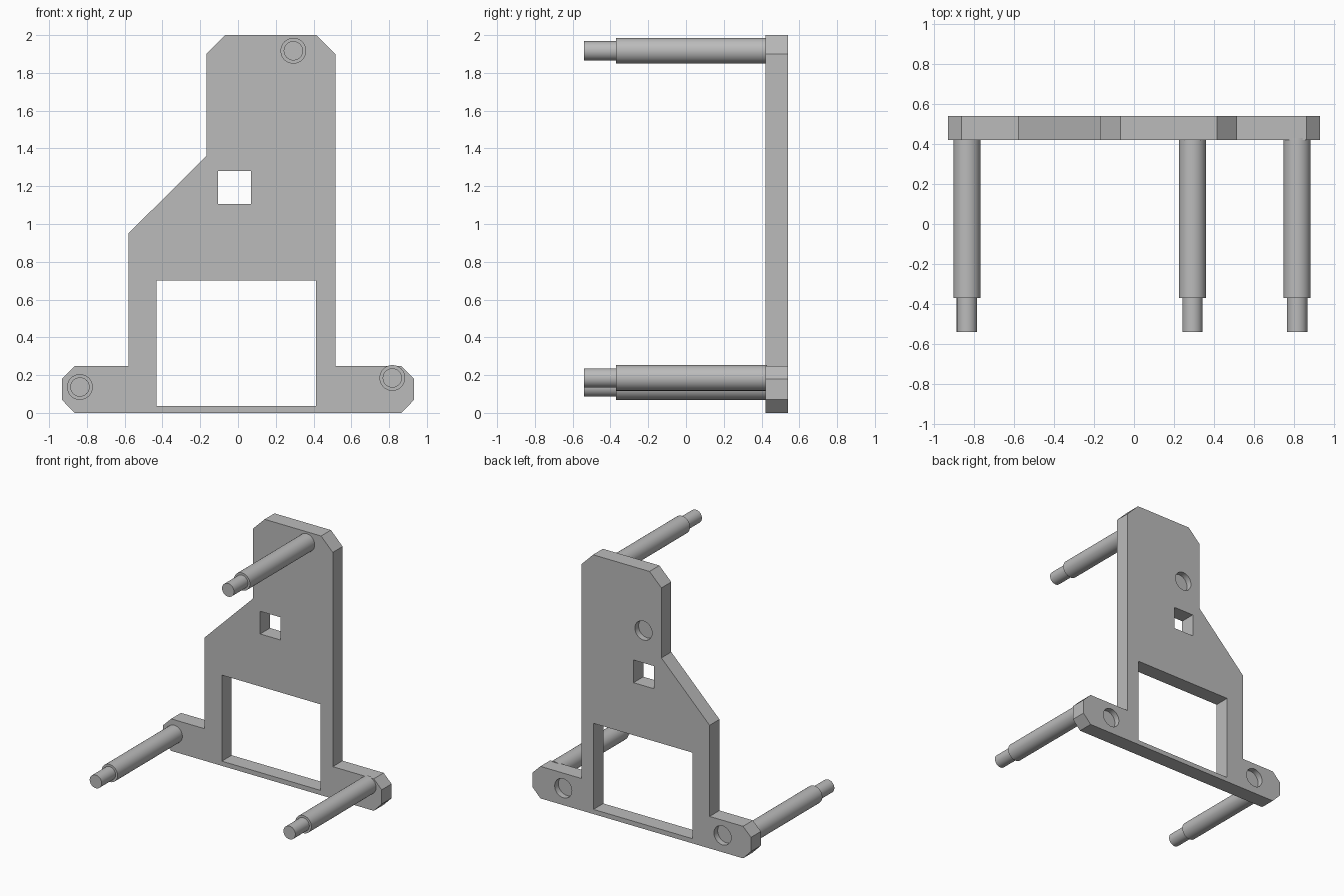
import bpy, bmesh
from math import radians
from mathutils import Matrix

if "Cube" in bpy.data.objects:
    bpy.data.objects.remove(bpy.data.objects["Cube"])

GREY = (0.5, 0.5, 0.5, 1)
grey = bpy.data.materials.new("plain grey")
grey.use_nodes = True
grey.diffuse_color = GREY
grey.node_tree.nodes["Principled BSDF"].inputs["Base Color"].default_value = GREY

FRONT, BACK = 0.42, 0.54


def make_object(name, bm):
    bmesh.ops.recalc_face_normals(bm, faces=bm.faces)
    mesh = bpy.data.meshes.new(name)
    bm.to_mesh(mesh)
    bm.free()
    mesh.materials.append(grey)
    obj = bpy.data.objects.new(name, mesh)
    bpy.context.collection.objects.link(obj)
    return obj


def prism(bm, outline, y0, y1):
    """Extrude an x-z outline from y0 to y1."""
    face = bm.faces.new([bm.verts.new((x, y0, z)) for x, z in outline])
    side = bmesh.ops.extrude_face_region(bm, geom=[face])["geom"]
    verts = [v for v in side if isinstance(v, bmesh.types.BMVert)]
    bmesh.ops.translate(bm, verts=verts, vec=(0, y1 - y0, 0))


def rod(bm, x, z, radius, y0, y1):
    """Cylinder along y."""
    place = Matrix.Translation((x, (y0 + y1) / 2, z)) @ Matrix.Rotation(radians(90), 4, "X")
    bmesh.ops.create_cone(bm, cap_ends=True, segments=48, radius1=radius,
                          radius2=radius, depth=y1 - y0, matrix=place)


def box(x0, x1, z0, z1):
    return [(x0, z0), (x1, z0), (x1, z1), (x0, z1)]


# Plate outline with chamfered feet and top
outline = [(-0.865, 0), (0.865, 0), (0.933, 0.07), (0.933, 0.18), (0.865, 0.247),
           (0.515, 0.247), (0.515, 1.9), (0.415, 2), (-0.067, 2), (-0.168, 1.9),
           (-0.168, 1.36), (-0.58, 0.95), (-0.58, 0.247), (-0.865, 0.247),
           (-0.933, 0.18), (-0.933, 0.07)]
bm = bmesh.new()
prism(bm, outline, FRONT, BACK)
plate = make_object("plate", bm)

# Openings right through, and shallow round sockets in the back
bm = bmesh.new()
for opening in (box(-0.432, 0.412, 0.036, 0.7), box(-0.105, 0.07, 1.105, 1.28)):
    prism(bm, opening, FRONT - 0.1, BACK + 0.1)
for x, z in ((-0.015, 1.53), (0.67, 0.13), (-0.69, 0.13)):
    rod(bm, x, z, 0.073, BACK - 0.045, BACK + 0.1)
cutter = make_object("plate_cutter", bm)
cutter.hide_render = True

cut = plate.modifiers.new("openings", "BOOLEAN")
cut.operation = "DIFFERENCE"
cut.solver = "EXACT"
cut.object = cutter
bpy.context.view_layer.objects.active = plate
plate.select_set(True)
bpy.ops.object.modifier_apply(modifier=cut.name)
bpy.data.objects.remove(cutter)

# Stepped pillars standing out of the front
pillars = {"top_pillar": (0.293, 1.917), "left_pillar": (0.817, 0.185),
           "right_pillar": (-0.837, 0.137)}
for name, (x, z) in pillars.items():
    bm = bmesh.new()
    rod(bm, x, z, 0.068, -0.37, FRONT + 0.01)
    rod(bm, x, z, 0.051, -0.54, -0.36)
    make_object(name, bm).select_set(True)

bpy.ops.object.shade_smooth_by_angle(angle=radians(30))
